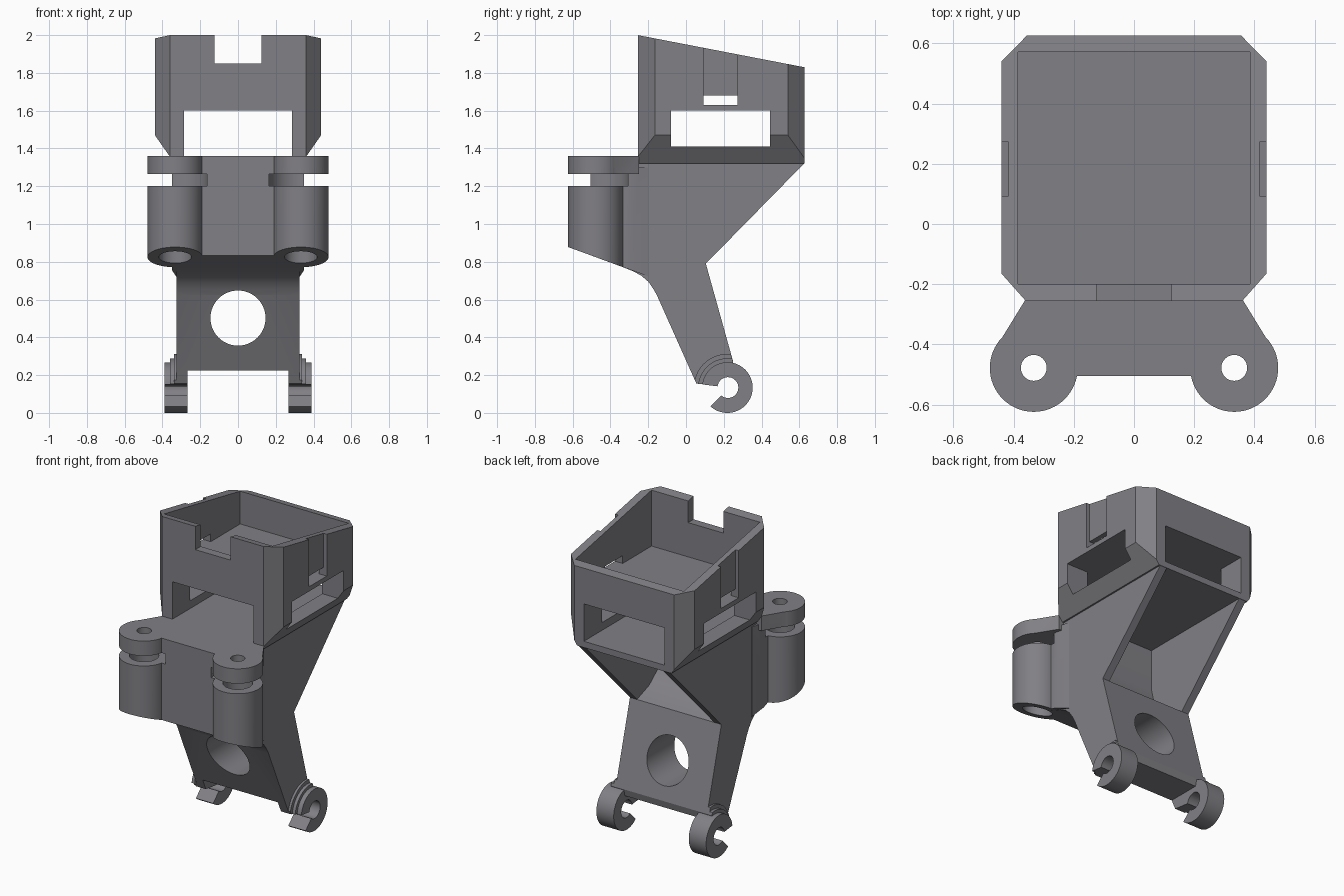
import bpy, bmesh, math
from mathutils import Vector

if "Cube" in bpy.data.objects:
    bpy.data.objects.remove(bpy.data.objects["Cube"], do_unlink=True)

grey = bpy.data.materials.new("matte grey")
grey.use_nodes = True
colour = (0.22, 0.215, 0.235, 1)
grey.diffuse_color = colour
grey.node_tree.nodes["Principled BSDF"].inputs["Base Color"].default_value = colour


def prism(name, points, axis, low, high, low_z=None, high_z=None):
    """Extrude a 2D outline along an axis; end heights may be functions of y."""
    def place(p, t):
        return Vector({"x": (t, p[0], p[1]), "y": (p[0], t, p[1]), "z": (p[0], p[1], t)}[axis])
    bm = bmesh.new()
    rings = [[bm.verts.new(place(p, t)) for p in points] for t in (low, high)]
    for ring, rule in zip(rings, (low_z, high_z)):
        bm.faces.new(ring)
        if rule:
            for v in ring:
                v.co.z = rule(v.co.y)
    n = len(points)
    for i in range(n):
        j = (i + 1) % n
        bm.faces.new((rings[0][i], rings[0][j], rings[1][j], rings[1][i]))
    bmesh.ops.recalc_face_normals(bm, faces=bm.faces)
    mesh = bpy.data.meshes.new(name)
    bm.to_mesh(mesh)
    bm.free()
    mesh.materials.append(grey)
    obj = bpy.data.objects.new(name, mesh)
    bpy.context.collection.objects.link(obj)
    return obj


def circle(cx, cy, r, n=64):
    return [(cx + r * math.cos(math.tau * i / n), cy + r * math.sin(math.tau * i / n)) for i in range(n)]


def box(name, x, y, z):
    return prism(name, [(x[0], y[0]), (x[1], y[0]), (x[1], y[1]), (x[0], y[1])], "z", *z)


def combine(target, operation, *tools):
    """Apply a boolean with each tool, then discard the tool."""
    bpy.context.view_layer.objects.active = target
    for tool in tools:
        mod = target.modifiers.new("join", "BOOLEAN")
        mod.operation, mod.solver, mod.object = operation, "EXACT", tool
        bpy.ops.object.modifier_apply(modifier=mod.name)
        bpy.data.objects.remove(tool, do_unlink=True)


def mirrored(points, side):
    return [(side * x, y) for x, y in points]


def slant(y):
    return 0.88 - 0.365 * (y + 0.63)


# Upper tray: chamfered box with a sloping rim
tray = prism("upper_tray",
             [(-0.36, -0.255), (0.36, -0.255), (0.44, -0.165), (0.44, 0.54),
              (0.355, 0.627), (-0.355, 0.627), (-0.44, 0.54), (-0.44, -0.165)],
             "z", 1.32, 2, high_z=lambda y: 2 - 0.193 * (y + 0.255))
combine(tray, "INTERSECT", prism("tray_section",
        [(-0.335, 1.32), (0.335, 1.32), (0.44, 1.47), (0.44, 2.1), (-0.44, 2.1), (-0.44, 1.47)],
        "y", -0.5, 0.9))
combine(tray, "DIFFERENCE",
        box("pocket", (-0.385, 0.385), (-0.2, 0.572), (1.63, 2.2)),
        box("front_notch", (-0.125, 0.125), (-0.4, -0.1), (1.85, 2.2)),
        box("long_window", (-0.287, 0.287), (-0.6, 0.9), (1.36, 1.6)),
        box("cross_window", (-0.6, 0.6), (-0.08, 0.445), (1.41, 1.6)),
        box("side_slot", (-0.6, 0.6), (0.093, 0.273), (1.63, 1.68)))
for side in (-1, 1):
    xs = sorted((side * 0.417, side * 0.6))
    combine(tray, "DIFFERENCE", box("side_recess", xs, (0.093, 0.273), (1.63, 2.2)))

# Bracket body: side profile covering front block, ribs and sloping arm
body = prism("bracket_body",
             [(-0.505, 1.36), (-0.25, 1.36), (-0.25, 1.32), (0.625, 1.32), (0.105, 0.79),
              (0.25, 0.27), (0.22, 0.14), (0.055, 0.155), (-0.155, 0.625), (-0.175, 0.66),
              (-0.2, 0.695), (-0.235, 0.725), (-0.28, 0.75), (-0.33, 0.77), (-0.505, slant(-0.505))],
             "x", -0.325, 0.325)

# Hollow between the ribs, curving from the front wall onto the arm
combine(body, "DIFFERENCE", prism("rib_hollow",
        [(-0.17, 1.32), (-0.17, 1.06), (-0.15, 0.98), (-0.1, 0.9), (-0.02, 0.835),
         (0.105, 0.79), (0.2, 0.77), (0.9, 1.32)], "x", -0.275, 0.275))

# Round hole and fork gap in the arm
combine(body, "DIFFERENCE",
        prism("arm_hole", circle(0, 0.502, 0.146), "y", -0.4, 0.5),
        box("fork_gap", (-0.267, 0.267), (-0.2, 0.6), (-0.1, 0.225)))

for side in (-1, 1):
    # Top ear, lower barrel and the flange behind it
    ear_edge = mirrored([(0.1, -0.505), (0.33, -0.505), (0.452, -0.4), (0.36, -0.25), (0.1, -0.25)], side)
    flange = mirrored([(0.25, -0.38), (0.35, -0.38), (0.35, -0.29), (0.328, -0.2), (0.25, -0.2)], side)
    centre = (side * 0.333, -0.478)
    combine(body, "UNION",
            prism("ear_edge", ear_edge, "z", 1.265, 1.36),
            prism("flange", flange, "z", 0.7, 1.3, low_z=slant),
            prism("barrel", circle(*centre, 0.146), "z", 0.7, 1.3, low_z=slant),
            prism("ear", circle(*centre, 0.146), "z", 1.265, 1.36))
    # Slot between ear and barrel, pin hole and wider bore
    combine(body, "DIFFERENCE",
            prism("slot", circle(*centre, 0.172), "z", 1.2, 1.265),
            prism("pin_hole", circle(*centre, 0.043, 32), "z", 1.1, 1.5),
            prism("bore", circle(*centre, 0.086, 48), "z", 0.5, 1.23))
    # Hook at the foot with a collar flaring from the arm
    inner, mid, outer = side * 0.267, side * 0.36, side * 0.39
    hook = prism("hook", circle(0.219, 0.134, 0.134), "x", min(inner, outer), max(inner, outer))
    for reach, radius in ((0.34, 0.178), (0.36, 0.155)):
        collar = prism("collar", circle(0.219, 0.134, radius), "x",
                       *sorted((side * 0.3, side * reach)))
        combine(collar, "INTERSECT", prism("collar_limit",
                [(-0.04, 0.37), (0.22, 0.37), (0.25, 0.27), (0.22, 0.14), (0.055, 0.155)],
                "x", -0.5, 0.5))
        combine(hook, "UNION", collar)
    combine(body, "UNION", hook)

# Snap opening through both hooks
combine(body, "DIFFERENCE",
        prism("hook_hole", circle(0.222, 0.134, 0.055, 40), "x", -0.6, 0.6),
        prism("hook_mouth", [(0.215, 0.135), (0.0, 0.161), (0.0, -0.1), (0.07, -0.025), (0.21, 0.115)],
              "x", -0.6, 0.6))

for obj in (tray, body):
    bpy.ops.object.select_all(action="DESELECT")
    obj.select_set(True)
    bpy.context.view_layer.objects.active = obj
    bpy.ops.object.shade_smooth_by_angle(angle=math.radians(25))
